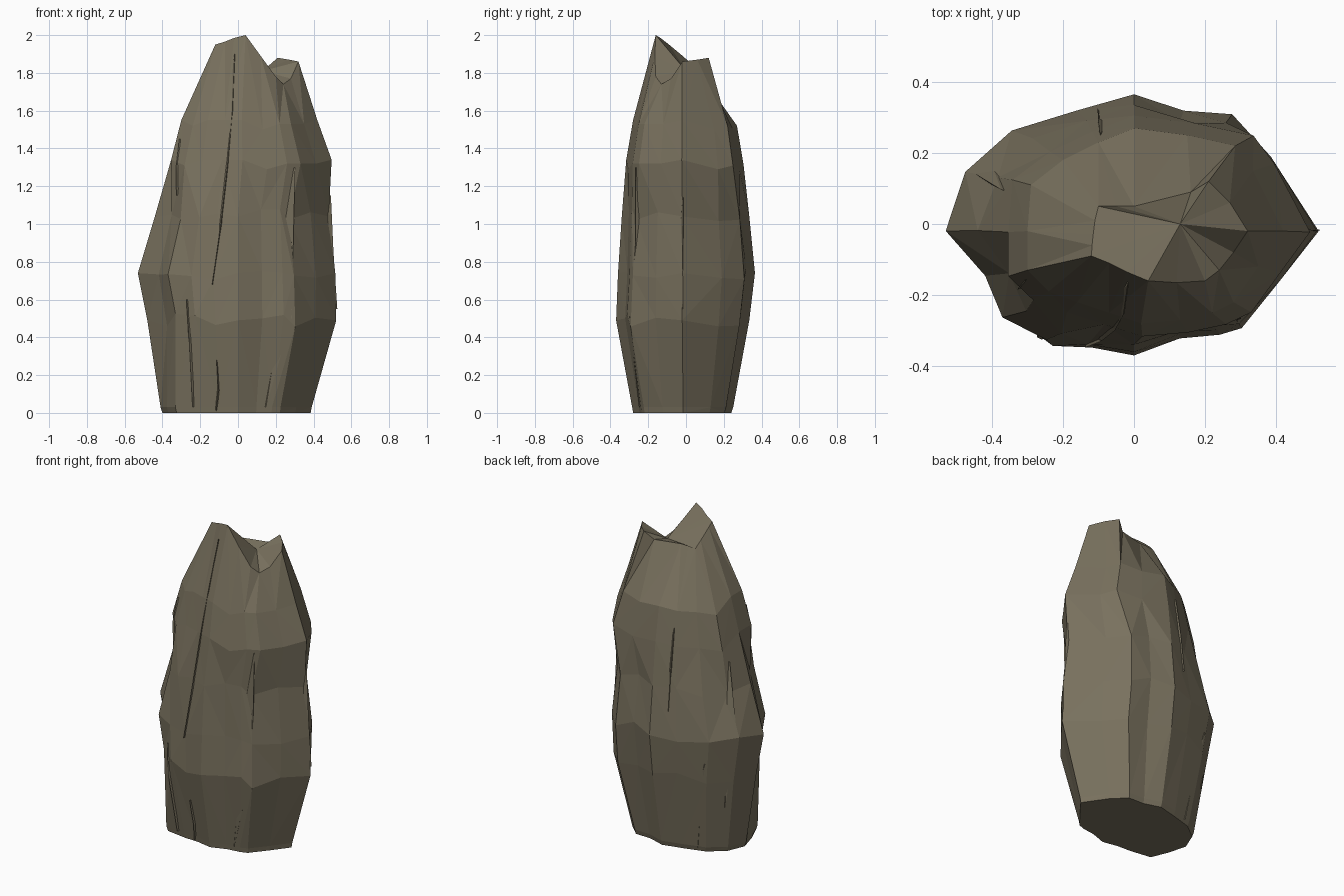
import bpy, bmesh, random
from math import cos, sin, radians
from mathutils import Vector
from mathutils.bvhtree import BVHTree

random.seed(4)
if "Cube" in bpy.data.objects:
    bpy.data.objects.remove(bpy.data.objects["Cube"])

stone = bpy.data.materials.new("brown stone")
stone.use_nodes = True
colour = (0.19, 0.165, 0.112, 1)
stone.diffuse_color = colour
stone.node_tree.nodes["Principled BSDF"].inputs["Base Color"].default_value = colour
stone.node_tree.nodes["Principled BSDF"].inputs["Roughness"].default_value = 0.9


def finish(bm, name):
    bmesh.ops.recalc_face_normals(bm, faces=bm.faces)
    mesh = bpy.data.meshes.new(name)
    bm.to_mesh(mesh)
    obj = bpy.data.objects.new(name, mesh)
    mesh.materials.append(stone)
    bpy.context.collection.objects.link(obj)
    return obj


def bridge(bm, lower, upper):
    n = len(lower)
    for i in range(n):
        j = (i + 1) % n
        a, b, c, d = lower[i], lower[j], upper[j], upper[i]
        # Alternate the diagonals so the facets look broken
        if random.random() < 0.5:
            bm.faces.new((a, b, c))
            bm.faces.new((a, c, d))
        else:
            bm.faces.new((a, b, d))
            bm.faces.new((b, c, d))


# Plan outline, counter-clockwise from the +x tip
outline = [(.52, -.02), (.39, .19), (.28, .31), (.14, .315), (0, .365), (-.16, .32),
           (-.34, .26), (-.47, .145), (-.53, -.02), (-.42, -.15), (-.37, -.27),
           (-.25, -.34), (-.13, -.345), (0, -.37), (.13, -.325), (.24, -.31),
           (.30, -.29), (.41, -.16)]

# Height and reach to -x, +x, -y, +y
levels = [(0, .40, .385, .28, .24), (.03, .41, .39, .285, .25),
          (.49, .48, .52, .37, .335), (.74, .53, .515, .36, .365),
          (1.04, .44, .48, .34, .335)]

# Shoulder where the sides break towards the top
shoulder = [(.42, -.02, 1.55), (.335, .15, 1.5), (.285, .22, 1.52), (.15, .25, 1.5),
            (0, .27, 1.52), (-.10, .23, 1.5), (-.20, .18, 1.5), (-.29, .11, 1.48),
            (-.30, -.02, 1.55), (-.30, -.13, 1.55), (-.24, -.19, 1.52),
            (-.16, -.22, 1.55), (-.07, -.25, 1.55), (.02, -.28, 1.55),
            (.13, -.27, 1.5), (.22, -.25, 1.53), (.28, -.22, 1.53), (.35, -.12, 1.53)]

# Broken rim: high front crest, second point at +x, low back
rim = [(.32, -.02, 1.86), (.27, .06, 1.87), (.21, .12, 1.88), (.16, .09, 1.83),
       (0, .05, 1.83), (-.05, .05, 1.83), (-.10, .05, 1.825), (-.11, .01, 1.865),
       (-.115, -.03, 1.9), (-.118, -.06, 1.925), (-.12, -.09, 1.95),
       (-.07, -.11, 1.965), (-.02, -.135, 1.985), (.04, -.16, 2), (.12, -.165, 1.89),
       (.20, -.16, 1.78), (.24, -.13, 1.74), (.28, -.08, 1.77)]

# Main pillar, lofted through the levels
bm = bmesh.new()
rings = []
for k, (z, left, right, front, back) in enumerate(levels):
    ring = []
    for i, (x, y) in enumerate(outline):
        px = x / .53 * left if x < 0 else x / .52 * right
        py = y / .37 * front if y < 0 else y / .365 * back
        steady = k < 2 or i in (0, 4, 8, 13)
        wobble = 1 if steady else random.uniform(.98, 1.015)
        lift = 0 if steady else random.uniform(-.04, .04)
        if k < 2 and i in (9, 10):
            wobble = 1.16  # foot spreads at the front right corner
        ring.append(bm.verts.new((px * wobble, py * wobble, z + lift)))
    rings.append(ring)
rings.append([bm.verts.new((x * 1.18, y * 1.13, z - .21)) for x, y, z in shoulder])
rings.append([bm.verts.new(p) for p in shoulder])
rings.append([bm.verts.new(p) for p in rim])
for lower, upper in zip(rings, rings[1:]):
    bridge(bm, lower, upper)
bm.faces.new(rings[0][::-1])

# Sloping broken top
inner = bm.verts.new((.13, 0, 1.81))
top = rings[-1]
for i, v in enumerate(top):
    bm.faces.new((v, top[(i + 1) % len(top)], inner))
finish(bm, "rock_pillar")
surface = BVHTree.FromBMesh(bm)
bm.free()


def skin(angle, z):
    """Point on the pillar at a compass angle and height."""
    out = Vector((cos(radians(angle)), sin(radians(angle)), 0))
    hit = surface.ray_cast(out * 2 + Vector((0, 0, z)), -out)[0]
    return hit or Vector((0, 0, z)), out


def splinter(name, path, width):
    """Thin tapering sliver lying on the rock face."""
    bm = bmesh.new()
    sections = []
    for k, (angle, z) in enumerate(path):
        p, out = skin(angle, z)
        side = Vector((-out.y, out.x, 0))
        w = width if 0 < k < len(path) - 1 else width * .2
        sections.append([bm.verts.new(p + side * w - out * .03),
                         bm.verts.new(p + side * w * .6 + out * .008),
                         bm.verts.new(p - side * w - out * .03)])
    for a, b in zip(sections, sections[1:]):
        bridge(bm, a, b)
    bm.faces.new(sections[0])
    bm.faces.new(sections[-1])
    finish(bm, name)
    bm.free()


splinter("front_crest_splinter", [(263, 1.9), (260, 1.6), (257, 1.33), (252, 1.0), (248, .68)], .025)
splinter("front_left_splinter", [(318, 1.3), (315, .9), (311, .5), (300, .03)], .03)
splinter("front_right_splinter", [(229, .6), (229, .4), (227, .03)], .03)
splinter("front_low_splinter", [(250, .28), (248, .12), (246, .01)], .02)
splinter("left_splinter", [(358, 1.15), (357, .85), (358, .55)], .015)
splinter("right_upper_splinter", [(207, 1.45), (208, 1.3), (209, 1.15)], .015)
splinter("right_splinter", [(165, 1.2), (160, .8), (158, .3)], .03)
splinter("back_splinter", [(110, 1.4), (106, 1.15), (107, .9)], .025)
splinter("back_right_splinter", [(140, .6), (136, .3), (138, .02)], .03)
